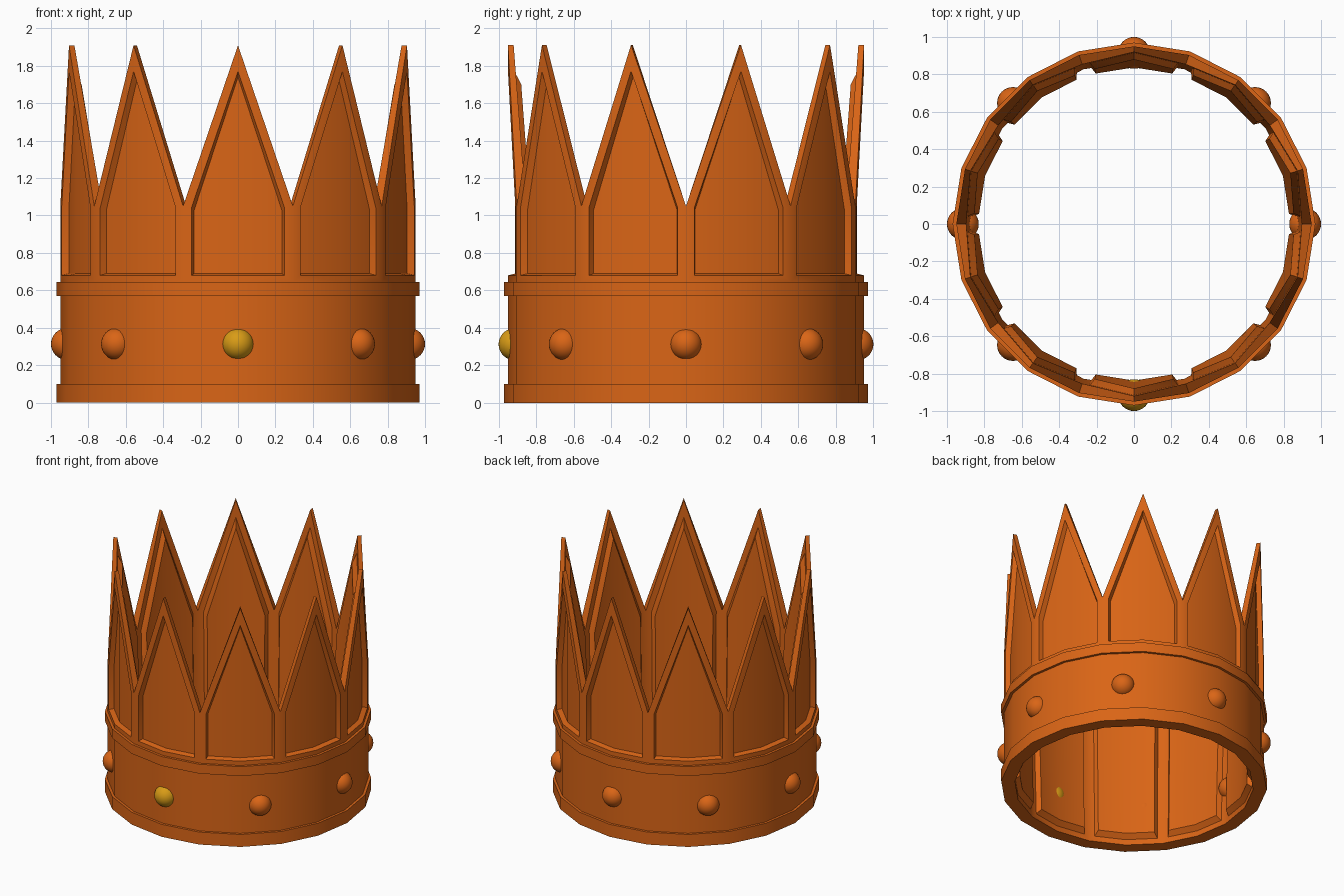
import bpy, bmesh
from math import sin, cos, radians

if "Cube" in bpy.data.objects:
    bpy.data.objects.remove(bpy.data.objects["Cube"])

def material(name, col):
    m = bpy.data.materials.new(name)
    m.diffuse_color = (*col, 1)
    m.use_nodes = True
    m.node_tree.nodes["Principled BSDF"].inputs["Base Color"].default_value = m.diffuse_color
    return m

orange = material("crown_orange", (0.70, 0.13, 0.008))
yellow = material("front_gem_yellow", (0.69, 0.33, 0.008))

STEP = 18          # 20-sided ring, one spike for every two sides
bm = bmesh.new()

def on_ring(centre, s, r, z):
    """Point on the faceted ring, s = 0 at the spike centre, +-1 at the valleys."""
    side = 1 if s >= 0 else -1
    a, b = radians(centre), radians(centre + side * STEP)
    t = abs(s)
    return (r * ((1 - t) * sin(a) + t * sin(b)),
            -r * ((1 - t) * cos(a) + t * cos(b)), z)

def face(points):
    bm.faces.new([bm.verts.new(p) for p in points])

def half_outline(side, bottom, width, shoulder, tip):
    return [(0, bottom), (side * width, bottom), (side * width, shoulder), (0, tip)]

def inner_r(z):
    return 0.87 + 0.026 * z

def layer(c, side, outlines, radius_fns):
    """Nested outlines: border, panel wall, panel face."""
    rows = [[on_ring(c, s, rf(z), z) for s, z in o] for o, rf in zip(outlines, radius_fns)]
    for a, b in zip(rows, rows[1:]):
        for i in range(3):
            face([a[i], a[i + 1], b[i + 1], b[i]])
    face(rows[-1])
    return rows[0]

# Spikes: sunken panel outside, raised panel inside
for k in range(10):
    c = k * 36
    for side in (-1, 1):
        out = layer(c, side,
                    [half_outline(side, 0.645, 1, 1.05, 1.91),
                     half_outline(side, 0.68, 0.85, 1.04, 1.77),
                     half_outline(side, 0.69, 0.83, 1.03, 1.74)],
                    [lambda z: 0.95, lambda z: 0.95, lambda z: 0.912])
        inn = layer(c, side,
                    [half_outline(side, 0.0, 1, 1.05, 1.91),
                     half_outline(side, 0.045, 0.85, 1.04, 1.77),
                     half_outline(side, 0.08, 0.79, 1.02, 1.70)],
                    [inner_r, inner_r, lambda z: inner_r(z) - 0.035])
        face([out[2], out[3], inn[3], inn[2]])

# Band with two raised rims
profile = [(0.87, 0), (0.97, 0), (0.97, 0.10), (0.95, 0.10),
           (0.95, 0.57), (0.97, 0.57), (0.97, 0.645), (0.95, 0.645)]
for k in range(20):
    for (r0, z0), (r1, z1) in zip(profile, profile[1:]):
        face([on_ring(k * STEP, 0, r0, z0), on_ring(k * STEP, 1, r0, z0),
              on_ring(k * STEP, 1, r1, z1), on_ring(k * STEP, 0, r1, z1)])

bmesh.ops.remove_doubles(bm, verts=bm.verts, dist=0.0005)
bmesh.ops.recalc_face_normals(bm, faces=bm.faces)
mesh = bpy.data.meshes.new("crown_body")
bm.to_mesh(mesh)
bm.free()
body = bpy.data.objects.new("crown_body", mesh)
bpy.context.collection.objects.link(body)
mesh.materials.append(orange)

# Eight round gems, the front one yellow
gems = []
for k in range(8):
    a = radians(45 * k)
    bpy.ops.mesh.primitive_uv_sphere_add(segments=32, ring_count=16, radius=0.085,
                                         location=(0.915 * sin(a), -0.915 * cos(a), 0.313))
    gem = bpy.context.object
    gem.name = "front_gem" if k == 0 else f"gem_{k}"
    gem.data.materials.append(yellow if k == 0 else orange)
    gems.append(gem)

# Smooth shading with sharp edges kept
for ob in [body] + gems:
    bpy.ops.object.select_all(action='DESELECT')
    ob.select_set(True)
    bpy.context.view_layer.objects.active = ob
    bpy.ops.object.shade_smooth_by_angle(angle=radians(30))
